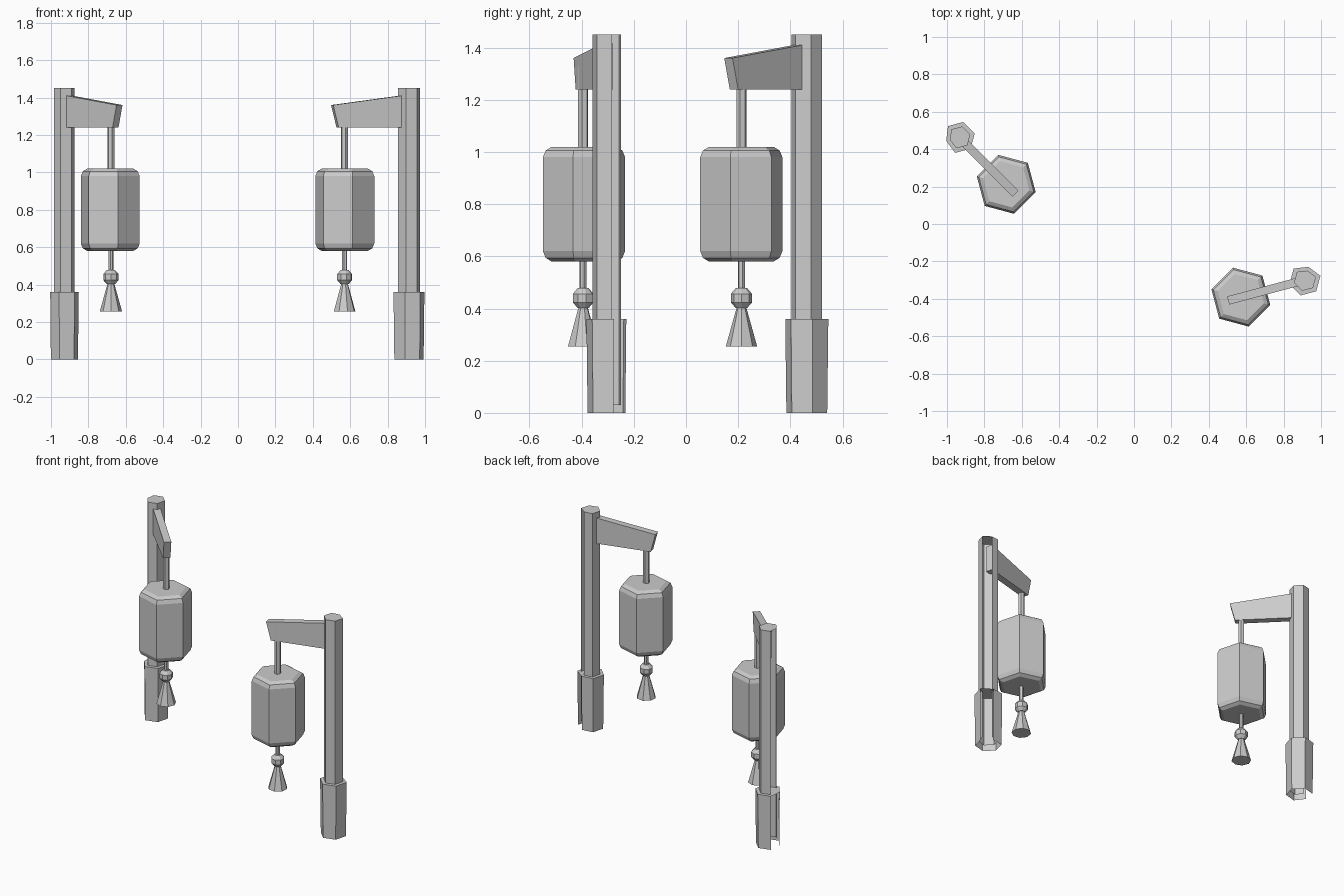
import bpy
from math import cos, sin, pi, radians
from mathutils import Matrix

if "Cube" in bpy.data.objects:
    bpy.data.objects.remove(bpy.data.objects["Cube"])

POSTS = [(-0.934, 0.463, -45), (0.914, -0.299, 195)]   # x, y, arm direction


def add(name, verts, faces, mat):
    me = bpy.data.meshes.new(name)
    me.from_pydata(verts, [], faces)
    ob = bpy.data.objects.new(name, me)
    bpy.context.collection.objects.link(ob)
    ob.matrix_world = mat
    return ob


def lathe(name, profile, n, mat, centre=(0, 0), phase=0.0, bottom=True, open_side=False):
    """Faceted solid from (radius, z) rings; open_side leaves out one wall."""
    verts, faces = [], []
    for r, z in profile:
        for i in range(n):
            k = 0.85 if open_side and i == 4 else 1.0
            a = phase + 2 * pi * i / n
            verts.append((centre[0] + k * r * cos(a), centre[1] + k * r * sin(a), z))
    for j in range(len(profile) - 1):
        for i in range(n):
            if open_side and i == 3:
                continue
            a, b = j * n + i, j * n + (i + 1) % n
            faces.append((a, b, b + n, a + n))
    if bottom:
        faces.append(tuple(reversed(range(n))))
    top = (len(profile) - 1) * n
    faces.append(tuple(range(top, top + n)))
    return add(name, verts, faces, mat)


def bracket(mat):
    side = [(0.01, 1.24), (0.395, 1.24), (0.425, 1.36), (0.01, 1.415)]
    verts = [(x, y, z) for y in (-0.0225, 0.0225) for x, z in side]
    faces = [(0, 1, 2, 3), (7, 6, 5, 4)]
    faces += [(i + 4, (i + 1) % 4 + 4, (i + 1) % 4, i) for i in range(4)]
    add("bracket_arm", verts, faces, mat)


for x, y, ang in POSTS:
    m = Matrix.Translation((x, y, 0)) @ Matrix.Rotation(radians(ang), 4, 'Z')
    c = (0.357, 0.003)
    # hollow post and foot, each open on one rear side
    lathe("post", [(0.0606, 0.03), (0.0606, 1.45)], 6, m, bottom=False, open_side=True)
    lathe("post_foot", [(0.081, 0), (0.0855, 0.36)], 6, m, bottom=False, open_side=True)
    bracket(m)
    # hanging lantern
    lathe("hanging_rod", [(0.02, 1.0), (0.02, 1.33)], 6, m, c, pi / 6)
    lathe("lantern_body", [(0.128, 0.58), (0.152, 0.594), (0.163, 0.62),
                           (0.163, 0.98), (0.152, 1.006), (0.128, 1.02)],
          6, m, (0.355, 0), pi / 6)
    # bead and tassel
    lathe("tassel_cord", [(0.0135, 0.38), (0.0135, 0.6)], 6, m, c)
    lathe("tassel_bead", [(0.022, 0.402), (0.041, 0.424), (0.041, 0.456), (0.022, 0.478)], 8, m, c)
    lathe("tassel", [(0.06, 0.255), (0.014, 0.42)], 8, m, c)
